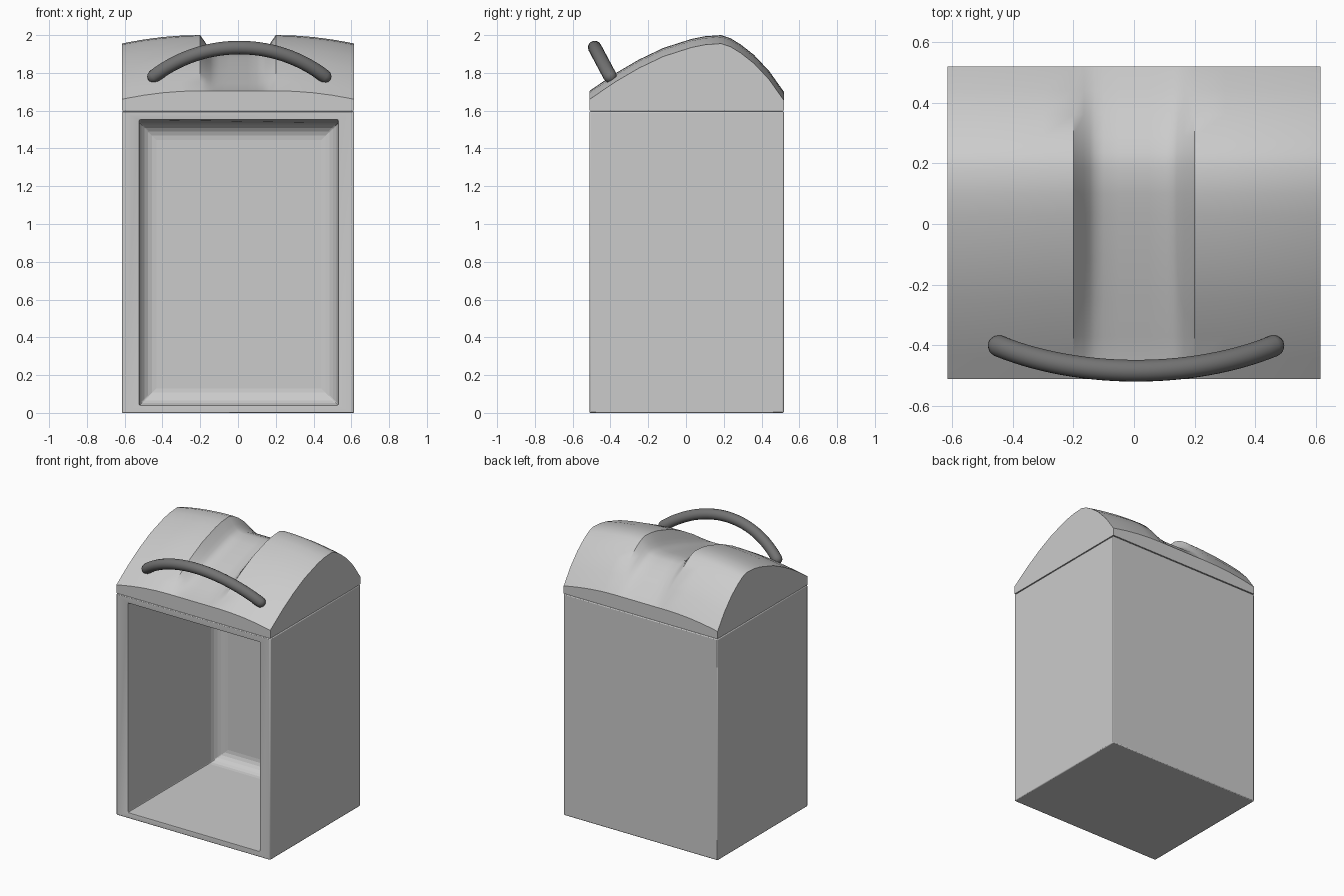
import bpy, bmesh, math
from mathutils import Vector

if "Cube" in bpy.data.objects:
    bpy.data.objects.remove(bpy.data.objects["Cube"], do_unlink=True)


def material(name, value):
    m = bpy.data.materials.new(name)
    m.use_nodes = True
    m.diffuse_color = (value, value, value, 1)
    m.node_tree.nodes["Principled BSDF"].inputs["Base Color"].default_value = (value, value, value, 1)
    return m


light_grey = material("light grey", 0.6)
dark_grey = material("dark grey", 0.17)


def make_object(name, bm, mat):
    bmesh.ops.recalc_face_normals(bm, faces=bm.faces)
    mesh = bpy.data.meshes.new(name)
    bm.to_mesh(mesh)
    bm.free()
    mesh.materials.append(mat)
    ob = bpy.data.objects.new(name, mesh)
    bpy.context.collection.objects.link(ob)
    return ob


def smooth(ob, degrees):
    bpy.ops.object.select_all(action='DESELECT')
    ob.select_set(True)
    bpy.context.view_layer.objects.active = ob
    bpy.ops.object.shade_smooth_by_angle(angle=math.radians(degrees))


def box(low, high):
    bm = bmesh.new()
    bmesh.ops.create_cube(bm, size=1)
    for v in bm.verts:
        v.co = Vector(high[i] if v.co[i] > 0 else low[i] for i in range(3))
    return bm


W, FRONT, BACK, SEAM = 0.615, -0.51, 0.518, 1.597

# Cavity cutter: slightly tapered, rounded around its back wall
bm = box((-0.522, -0.7, 0.04), (0.53, 0.502, 1.555))
back_edges = [e for e in bm.edges if all(v.co.y > 0 for v in e.verts)]
for v in bm.verts:
    if v.co.y > 0 and v.co.z > 1:
        v.co.z -= 0.02
bmesh.ops.bevel(bm, geom=back_edges, offset=0.09, segments=6, profile=0.5, affect='EDGES')
cutter = make_object("cavity_cutter", bm, light_grey)
cutter.hide_render = True
cutter.hide_viewport = True
cutter.display_type = 'WIRE'

# Body: tall box, open at the front
body = make_object("body", box((-W, FRONT, 0), (W, BACK, SEAM)), light_grey)
cut = body.modifiers.new("cavity", 'BOOLEAN')
cut.object = cutter
cut.solver = 'EXACT'
edge = body.modifiers.new("soft_edges", 'BEVEL')
edge.width = 0.006
edge.segments = 2
edge.limit_method = 'ANGLE'
edge.angle_limit = math.radians(50)
smooth(body, 35)

# Lid: domed profile, crowned across, with a groove down the middle
profile = [(FRONT, 1.705), (-0.44, 1.753), (-0.37, 1.8), (-0.25, 1.87), (-0.12, 1.932),
           (0.03, 1.98), (0.1, 1.994), (0.185, 2.0), (0.235, 1.984), (0.29, 1.95),
           (0.36, 1.895), (0.44, 1.81), (BACK, 1.7)]
half = [0, 0.05, 0.1, 0.13, 0.145, 0.165, 0.2, 0.3, 0.4, 0.5, 0.58, W]
columns = [-x for x in reversed(half[1:])] + half


def lid_height(x, y, z):
    a = abs(x)
    if a >= 0.2:
        return z - 0.045 * ((a - 0.2) / (W - 0.2)) ** 2
    t = min(1, (0.2 - a) / 0.1)
    along = math.sin(math.pi * (y - FRONT) / (BACK - FRONT)) ** 0.8 if FRONT < y < BACK else 0
    return z - 0.11 * along * math.sin(t * math.pi / 2)


bm = bmesh.new()
rows = [[bm.verts.new((x, y, lid_height(x, y, z))) for x in columns] for y, z in profile]
for r, s in zip(rows, rows[1:]):
    for i in range(len(columns) - 1):
        bm.faces.new((r[i], r[i + 1], s[i + 1], s[i]))
corners = [bm.verts.new((x, y, SEAM + 0.004)) for x, y in
           ((-W, FRONT), (W, FRONT), (W, BACK), (-W, BACK))]
bm.faces.new(corners)
bm.faces.new([corners[0], corners[1]] + rows[0][::-1])
bm.faces.new([corners[2], corners[3]] + rows[-1])
bm.faces.new([corners[1], corners[2]] + [r[-1] for r in reversed(rows)])
bm.faces.new([corners[3], corners[0]] + [r[0] for r in rows])
smooth(make_object("lid", bm, light_grey), 28)

# Handle: round bar arched over the front of the lid and leaning forwards
RADIUS, SIDES, STEPS = 0.036, 16, 28
span, rise = 0.452, 0.15
arc_radius = (span ** 2 + rise ** 2) / (2 * rise)
sweep = math.asin(span / arc_radius)
lean = Vector((0, -0.47, 0.88)).normalized()
across = Vector((1, 0, 0))
side = across.cross(lean)
start = Vector((0.007, -0.402, 1.782))


def handle_ring(angle, push, radius):
    out = across * math.sin(angle) + lean * math.cos(angle)
    along = across * math.cos(angle) - lean * math.sin(angle)
    centre = start + out * arc_radius - lean * (arc_radius - rise * 1.15) + along * push
    centre -= lean * rise * 0.15 * (angle / sweep) ** 2
    return [bm.verts.new(centre + radius * (out * math.cos(a) + side * math.sin(a)))
            for a in (2 * math.pi * k / SIDES for k in range(SIDES))]


bm = bmesh.new()
caps = [math.radians(d) for d in (80, 55, 30)]
rings = [handle_ring(-sweep, -RADIUS * math.sin(c), RADIUS * math.cos(c)) for c in caps]
rings += [handle_ring(sweep * (2 * i / STEPS - 1), 0, RADIUS) for i in range(STEPS + 1)]
rings += [handle_ring(sweep, RADIUS * math.sin(c), RADIUS * math.cos(c)) for c in reversed(caps)]
for r, s in zip(rings, rings[1:]):
    for k in range(SIDES):
        n = (k + 1) % SIDES
        bm.faces.new((r[k], r[n], s[n], s[k]))
bm.faces.new(rings[0])
bm.faces.new(rings[-1])
smooth(make_object("handle", bm, dark_grey), 60)
